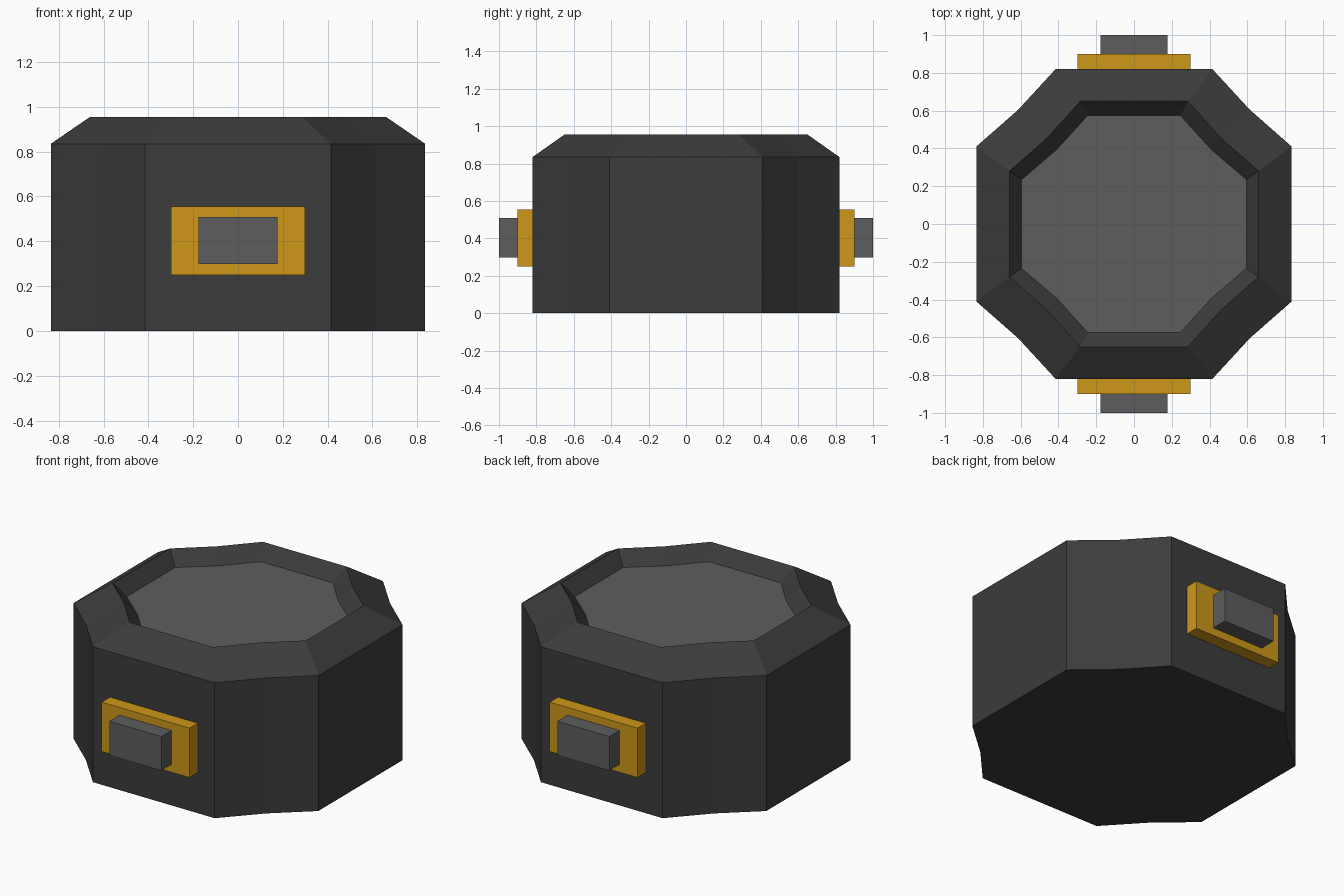
import bpy, bmesh

if "Cube" in bpy.data.objects:
    bpy.data.objects.remove(bpy.data.objects["Cube"])


def material(name, rgb):
    m = bpy.data.materials.new(name)
    m.diffuse_color = (*rgb, 1)
    m.use_nodes = True
    m.node_tree.nodes["Principled BSDF"].inputs["Base Color"].default_value = m.diffuse_color
    return m


dark = material("dark_grey", (0.045, 0.045, 0.045))
mid = material("mid_grey", (0.11, 0.11, 0.11))
gold = material("gold", (0.62, 0.31, 0.01))


def outline(xo, xi, yo, yi, dent=0.011):
    """Octagon whose four diagonal sides dip slightly inward."""
    quarter = [(xo, yi), ((xo + xi) / 2 - dent, (yo + yi) / 2 - dent), (xi, yo)]
    half = quarter + [(-x, y) for x, y in reversed(quarter)]
    return half + [(-x, -y) for x, y in half]


def add_object(name, bm, mats):
    bmesh.ops.recalc_face_normals(bm, faces=bm.faces)
    mesh = bpy.data.meshes.new(name)
    bm.to_mesh(mesh)
    bm.free()
    for m in mats:
        mesh.materials.append(m)
    ob = bpy.data.objects.new(name, mesh)
    bpy.context.collection.objects.link(ob)
    return ob


def box(name, hx, y0, y1, z0, z1, mat):
    bm = bmesh.new()
    bmesh.ops.create_cube(bm, size=1)
    for v in bm.verts:
        v.co.x *= 2 * hx
        v.co.y = (y0 + y1) / 2 + v.co.y * (y1 - y0)
        v.co.z = (z0 + z1) / 2 + v.co.z * (z1 - z0)
    return add_object(name, bm, [mat])


# Octagonal body: base, shoulder, rim and sunken lid, bridged level by level
levels = [
    (0.0, outline(0.835, 0.415, 0.82, 0.41)),
    (0.835, outline(0.835, 0.415, 0.82, 0.41)),
    (0.955, outline(0.66, 0.285, 0.65, 0.28)),
    (0.872, outline(0.595, 0.245, 0.575, 0.235)),
]
bm = bmesh.new()
rings = [[bm.verts.new((x, y, z)) for x, y in pts] for z, pts in levels]
for a, b in zip(rings, rings[1:]):
    for i in range(len(a)):
        j = (i + 1) % len(a)
        bm.faces.new((a[i], a[j], b[j], b[i]))
bm.faces.new(rings[0])
lid = bm.faces.new(rings[-1])
lid.material_index = 1
add_object("body", bm, [dark, mid])

# Gold plates and grey studs on the front and back
for side, s in (("front", -1), ("back", 1)):
    y0, y1 = sorted((s * 0.78, s * 0.90))
    box(side + "_plate", 0.30, y0, y1, 0.25, 0.555, gold)
    y0, y1 = sorted((s * 0.86, s * 1.0))
    box(side + "_stud", 0.177, y0, y1, 0.298, 0.508, mid)
